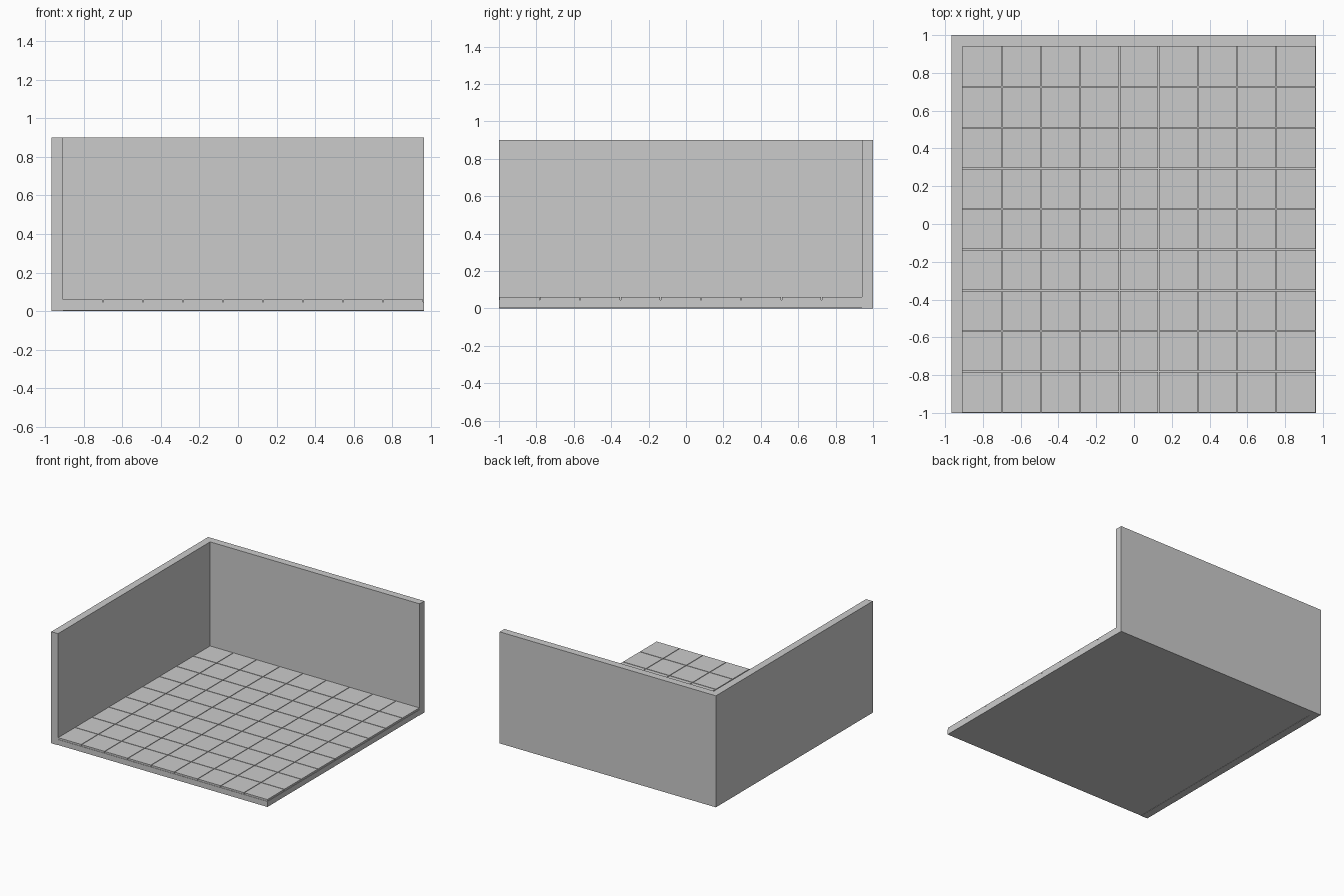
import bpy, bmesh

if "Cube" in bpy.data.objects:
    bpy.data.objects.remove(bpy.data.objects["Cube"])

X0, X1 = -0.967, 0.963      # outer left / right
Y0, Y1 = -1.0, 1.0          # front / back
T, H = 0.06, 0.90           # wall thickness, height
SLAB = 0.046                # slab top
TILE_TOP = 0.06
N, GAP = 9, 0.005


def finish(name, bm):
    bmesh.ops.recalc_face_normals(bm, faces=bm.faces)
    mesh = bpy.data.meshes.new(name)
    bm.to_mesh(mesh)
    bm.free()
    obj = bpy.data.objects.new(name, mesh)
    bpy.context.collection.objects.link(obj)
    return obj


def prism(bm, profile, move):
    """Fill a closed profile and extrude it along a vector."""
    face = bm.faces.new([bm.verts.new(p) for p in profile])
    ext = bmesh.ops.extrude_face_region(bm, geom=[face])
    verts = [g for g in ext["geom"] if isinstance(g, bmesh.types.BMVert)]
    bmesh.ops.translate(bm, verts=verts, vec=move)


def box(bm, lo, hi):
    prism(bm, [(lo[0], lo[1], lo[2]), (hi[0], lo[1], lo[2]),
               (hi[0], hi[1], lo[2]), (lo[0], hi[1], lo[2])],
          (0, 0, hi[2] - lo[2]))


# Left wall and back wall as one L-shaped plan
bm = bmesh.new()
plan = [(X0, Y0), (X0 + T, Y0), (X0 + T, Y1 - T),
        (X1, Y1 - T), (X1, Y1), (X0, Y1)]
prism(bm, [(x, y, 0) for x, y in plan], (0, 0, H))
finish("corner_walls", bm)

# Floor slab
bm = bmesh.new()
box(bm, (X0 + T, Y0, 0.002), (X1, Y1 - T, SLAB))
finish("floor_slab", bm)

# Grid of square floor tiles separated by thin grooves
bm = bmesh.new()
xa, xb, ya, yb = X0 + T, X1 - 0.003, Y0 + 0.003, Y1 - T
px, py = (xb - xa) / N, (yb - ya) / N
g = GAP / 2
for i in range(N):
    for j in range(N):
        x, y = xa + i * px, ya + j * py
        box(bm, (x + (g if i else 0), y + (g if j else 0), SLAB),
            (x + px - (g if i < N - 1 else 0),
             y + py - (g if j < N - 1 else 0), TILE_TOP))
finish("floor_tiles", bm)
